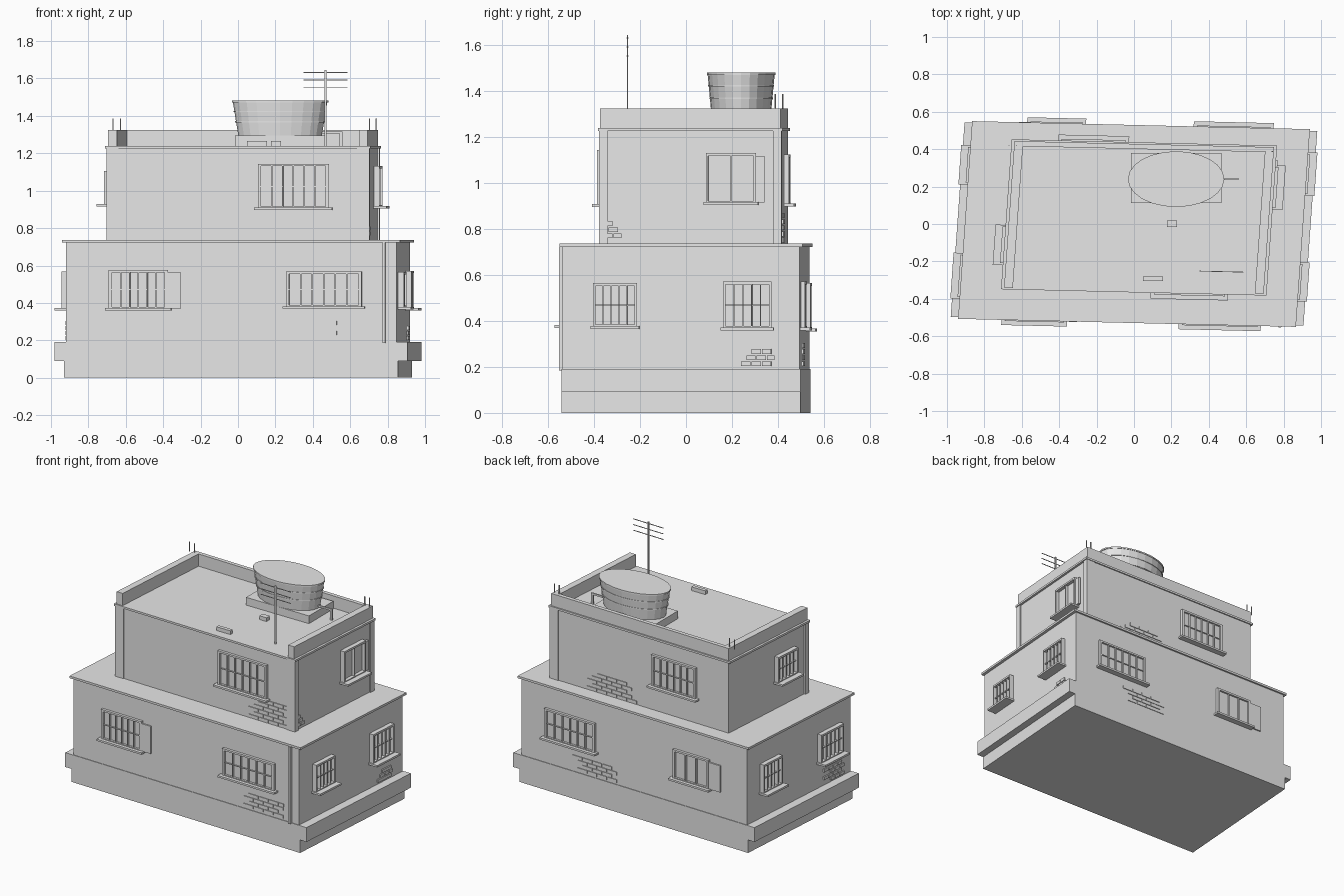
import bpy, bmesh, math, random
from mathutils import Matrix, Vector

random.seed(4)
cube = bpy.data.objects.get("Cube")
if cube:
    bpy.data.objects.remove(cube, do_unlink=True)

GREY = bpy.data.materials.new("plaster_grey")
GREY.use_nodes = True
GREY.diffuse_color = (0.8, 0.8, 0.8, 1)
GREY.node_tree.nodes["Principled BSDF"].inputs["Base Color"].default_value = (0.8, 0.8, 0.8, 1)

# The building stands slightly skewed on its plot
SX, SY = 0.071, -0.0238
SKEW = Matrix(((1, SX, 0, 0), (SY, 1, 0, 0), (0, 0, 1, 0), (0, 0, 0, 1)))
STRETCH = 1.73
PLAIN = Matrix.Identity(4)


def add_box(bm, lo, hi):
    lo, hi = Vector(lo), Vector(hi)
    size = hi - lo
    m = Matrix.Translation((lo + hi) / 2) @ Matrix.Diagonal((*[abs(c) for c in size], 1))
    bmesh.ops.create_cube(bm, size=1, matrix=m)


def finish(name, bm, matrix=SKEW):
    bmesh.ops.transform(bm, matrix=matrix, verts=bm.verts)
    bmesh.ops.recalc_face_normals(bm, faces=bm.faces)
    mesh = bpy.data.meshes.new(name)
    bm.to_mesh(mesh)
    bm.free()
    mesh.materials.append(GREY)
    obj = bpy.data.objects.new(name, mesh)
    bpy.context.collection.objects.link(obj)
    return obj


def boxes(name, items, matrix=SKEW):
    bm = bmesh.new()
    for lo, hi in items:
        add_box(bm, lo, hi)
    return finish(name, bm, matrix)


def slab(name, c, h, z0, z1):
    return boxes(name, [((c[0] - h[0], c[1] - h[1], z0), (c[0] + h[0], c[1] + h[1], z1))])


# Main masses
O, C = (0, 0), (0.0245, 0.0357)
LOW, UP = (0.883, 0.516), (0.694, 0.392)
slab("foundation", O, (0.893, 0.52), 0, 0.09)
slab("plinth", O, (0.943, 0.52), 0.09, 0.19)
slab("ground_floor", O, LOW, 0.19, 0.722)
slab("ground_floor_roof", O, (0.903, 0.5285), 0.722, 0.737)
slab("upper_floor", C, UP, 0.737, 1.228)
slab("upper_roof", C, (0.7095, 0.4007), 1.226, 1.24)

# Parapet on three sides, open at the front
x0, x1, y0, y1 = C[0] - UP[0], C[0] + UP[0], C[1] - UP[1], C[1] + UP[1]
TX, TY = 0.047, 0.027
boxes("parapet", [((x0, y0, 1.24), (x0 + TX, y1, 1.325)),
                  ((x1 - TX, y0, 1.24), (x1, y1, 1.325)),
                  ((x0 + TX, y1 - TY, 1.24), (x1 - TX, y1, 1.325))])

# Corner pillars of the upper floor
PX, PY = 0.009, 0.005
boxes("corner_pillars", [((x - PX, y - PY, 0.737), (x + TX + PX, y + TY + PY, 1.226))
                         for x, y in ((x0, y0), (x1 - TX, y0), (x1 - TX, y1 - TY))])
boxes("drainpipe", [((0.81, -LOW[1] - 0.017, 0.185), (0.825, -LOW[1], 0.722))])


def wall_box(side, upper, s0, s1, z0, z1, d0, d1):
    """Box on a wall: s runs along the wall, d is the depth outward."""
    c, h = (C, UP) if upper else (O, LOW)
    if side in ("front", "back"):
        k = -1 if side == "front" else 1
        w = c[1] + k * h[1]
        a, b = sorted((w + k * d0, w + k * d1))
        return (s0 - SX * w, a, z0), (s1 - SX * w, b, z1)
    k = 1 if side == "right" else -1
    w = c[0] + k * h[0]
    a, b = sorted((w + k * d0 * STRETCH, w + k * d1 * STRETCH))
    return (a, s0 - SY * w, z0), (b, s1 - SY * w, z1)


def window(name, side, upper, s0, s1, z0, z1, bars=5, rail=True, shutter=0):
    def wb(*a):
        return wall_box(side, upper, *a)
    r = STRETCH if side in ("front", "back") else 1
    t, tz, b = 0.010 * r, 0.013, 0.002 * r
    boxes(name + "_frame", [wb(s0, s0 + t, z0, z1, 0, 0.018), wb(s1 - t, s1, z0, z1, 0, 0.018),
                            wb(s0 + t, s1 - t, z1 - tz, z1, 0, 0.018),
                            wb(s0 + t, s1 - t, z0, z0 + tz, 0, 0.018)])
    boxes(name + "_glass", [wb(s0 + t, s1 - t, z0 + tz, z1 - tz, 0, 0.004)])
    boxes(name + "_sill", [wb(s0 - t, s1 + t, z0 - 0.006, z0 + 0.007, 0, 0.04)])
    step = (s1 - s0 - 2 * t) / (bars + 1)
    grid = [wb(s0 + t + step * i - b, s0 + t + step * i + b, z0 + tz, z1 - tz, 0.004, 0.016)
            for i in range(1, bars + 1)]
    if rail:
        m = (z0 + z1) / 2
        grid.append(wb(s0 + t, s1 - t, m - 0.003, m + 0.003, 0.006, 0.012))
    boxes(name + "_bars", grid)
    if shutter:
        a, c = sorted((s1, s1 + shutter) if shutter > 0 else (s0, s0 + shutter))
        boxes(name + "_shutter", [wb(a, c, z0 + 0.005, z1 - 0.015, 0.004, 0.014)])


window("front_window_a", "front", False, -0.69, -0.374, 0.366, 0.577, 5, True, 0.069)
window("front_window_b", "front", False, 0.257, 0.662, 0.375, 0.567, 5)
window("front_window_upper", "front", True, 0.107, 0.487, 0.903, 1.144, 5)
window("right_window_a", "right", False, -0.404, -0.213, 0.372, 0.565, 4)
window("right_window_b", "right", False, 0.162, 0.373, 0.365, 0.572, 4)
window("right_window_upper", "right", True, 0.087, 0.305, 0.91, 1.132, 1, False, 0.037)
window("back_window_a", "back", False, 0.335, 0.728, 0.365, 0.572, 5)
window("back_window_b", "back", False, -0.555, -0.275, 0.36, 0.565, 2, False, -0.09)
window("back_window_upper", "back", True, -0.39, -0.045, 0.905, 1.125, 5)
window("left_window_a", "left", False, 0.22, 0.41, 0.366, 0.568, 4)
window("left_window_b", "left", False, -0.39, -0.165, 0.366, 0.568, 4)
window("left_window_upper", "left", True, -0.21, -0.015, 0.922, 1.105, 4)


def bricks(name, side, upper, s0, s1, z0, rows):
    """Patch of exposed bricks with ragged ends."""
    length = 0.078 if side in ("front", "back") else 0.045
    items = []
    for i in range(rows):
        s = s0 + (i % 2) * length / 2 + random.choice((0, 0, length))
        end = s1 - random.choice((0, 0, length))
        z = z0 + i * 0.0265
        while s + length * 0.5 < end:
            items.append(wall_box(side, upper, s, min(s + length - 0.004, s1), z, z + 0.021, 0, 0.005))
            s += length
    boxes(name, items)


bricks("front_bricks", "front", False, 0.415, 0.727, 0.203, 4)
bricks("front_bricks_upper", "front", True, 0.34, 0.655, 0.742, 6)
bricks("right_bricks", "right", False, 0.24, 0.385, 0.203, 3)
bricks("right_bricks_upper", "right", True, -0.36, -0.28, 0.76, 4)
bricks("back_bricks", "back", False, 0.17, 0.53, 0.203, 4)
bricks("back_bricks_upper", "back", True, 0.08, 0.47, 0.742, 5)
bricks("left_bricks", "left", False, -0.42, -0.22, 0.203, 4)

# Water tank on its pad: oval, tapering downward, with hoops
TANK = Vector((0.225, 0.24, 0))
boxes("tank_pad", [((-0.016, 0.112, 1.24), (0.467, 0.38, 1.294))], PLAIN)


def oval(bm, r0, r1, za, zb):
    m = (Matrix.Translation(TANK + Vector((0, 0, (za + zb) / 2)))
         @ Matrix.Diagonal((STRETCH, 1, 1, 1)))
    bmesh.ops.create_cone(bm, cap_ends=True, segments=24, radius1=r0, radius2=r1,
                          depth=zb - za, matrix=m)


bm = bmesh.new()
oval(bm, 0.129, 0.146, 1.294, 1.474)
finish("water_tank", bm, PLAIN)
bm = bmesh.new()
for z in (1.365, 1.42):
    r = 0.129 + 0.017 * (z - 1.294) / 0.18
    oval(bm, r + 0.003, r + 0.003, z, z + 0.007)
oval(bm, 0.149, 0.149, 1.471, 1.481)
finish("tank_hoops", bm, PLAIN)
boxes("tank_pipe", [((0.44, 0.235, 1.305), (0.56, 0.245, 1.317)),
                    ((0.543, 0.235, 1.24), (0.56, 0.245, 1.305))], PLAIN)

# Roof vents
boxes("roof_vents", [((0.048, -0.305, 1.24), (0.155, -0.28, 1.266)),
                     ((0.176, -0.016, 1.24), (0.23, 0.02, 1.266))], PLAIN)

# Aerial
AX, AY = 0.485, -0.243
boxes("aerial", [((AX - 0.005, AY - 0.003, 1.24), (AX + 0.005, AY + 0.003, 1.645))]
      + [((AX - 0.117, AY - 0.002, z - 0.002), (AX + 0.117, AY + 0.002, z + 0.002))
         for z in (1.553, 1.592, 1.632)])

# Bare reinforcing rods at the back corners
boxes("corner_rods", [((x - 0.003, 0.403, 1.32), (x + 0.003, 0.407, 1.387))
                      for x in (x0 - 0.027 , x0 + 0.012, x1 - 0.045, x1 - 0.008)])
